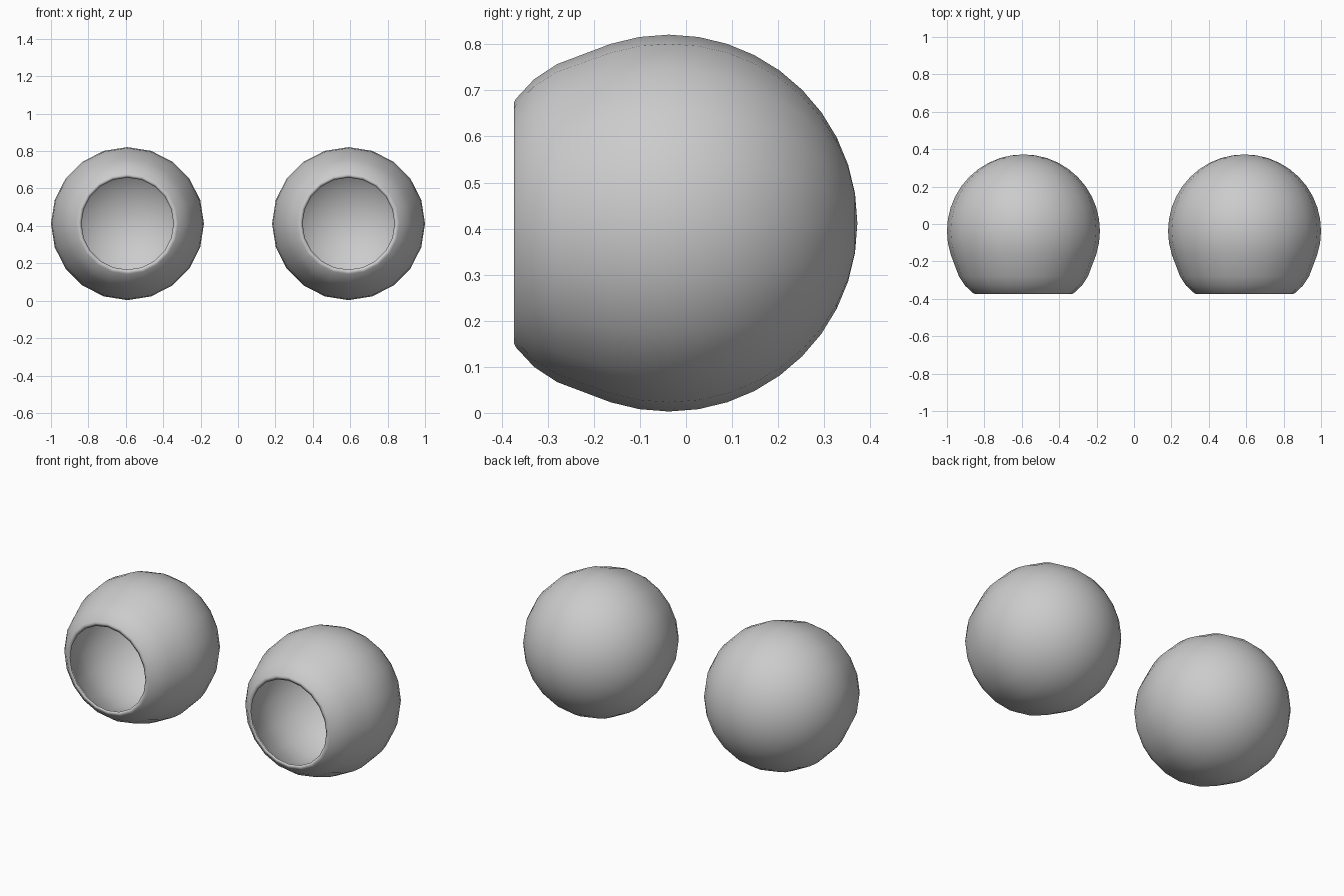
import bpy, bmesh
from math import sin, cos, pi, radians

if "Cube" in bpy.data.objects:
    bpy.data.objects.remove(bpy.data.objects["Cube"])

SEG = 20
R = 0.409
CX, CY, CZ = 0.591, -0.037, 0.412
WALL = 0.024

# profile as (radius, y offset from centre): outer back to front, rim, inner front to back
outer = [(R * cos(radians(a)), R * sin(radians(a))) for a in range(81, -19, -9)]
outer += [(0.345, -0.243), (0.312, -0.293), (0.270, -0.332)]
rim = [(0.262, -0.336), (0.246, -0.334)]
r_in = R - WALL
inner = [(0.290, -0.280), (0.323, -0.230)]
inner += [(r_in * cos(radians(a)), r_in * sin(radians(a))) for a in range(-18, 82, 9)]


def hollow_ball(name, x):
    bm = bmesh.new()
    rings = []
    for r, y in outer + rim + inner:
        rings.append([bm.verts.new((r * sin(2 * pi * i / SEG), y, r * cos(2 * pi * i / SEG)))
                      for i in range(SEG)])
    for a, b in zip(rings, rings[1:]):
        for i in range(SEG):
            j = (i + 1) % SEG
            bm.faces.new((a[i], a[j], b[j], b[i]))
    # close the back poles of both walls
    for ring, y in ((rings[0], R), (rings[-1], r_in)):
        pole = bm.verts.new((0, y, 0))
        for i in range(SEG):
            bm.faces.new((ring[i], ring[(i + 1) % SEG], pole))
    bmesh.ops.recalc_face_normals(bm, faces=bm.faces)
    for f in bm.faces:
        f.smooth = True
    mesh = bpy.data.meshes.new(name)
    bm.to_mesh(mesh)
    bm.free()
    ob = bpy.data.objects.new(name, mesh)
    ob.location = (x, CY, CZ)
    bpy.context.collection.objects.link(ob)


# pair of open spherical shells
hollow_ball("left_shell", -CX)
hollow_ball("right_shell", CX)
